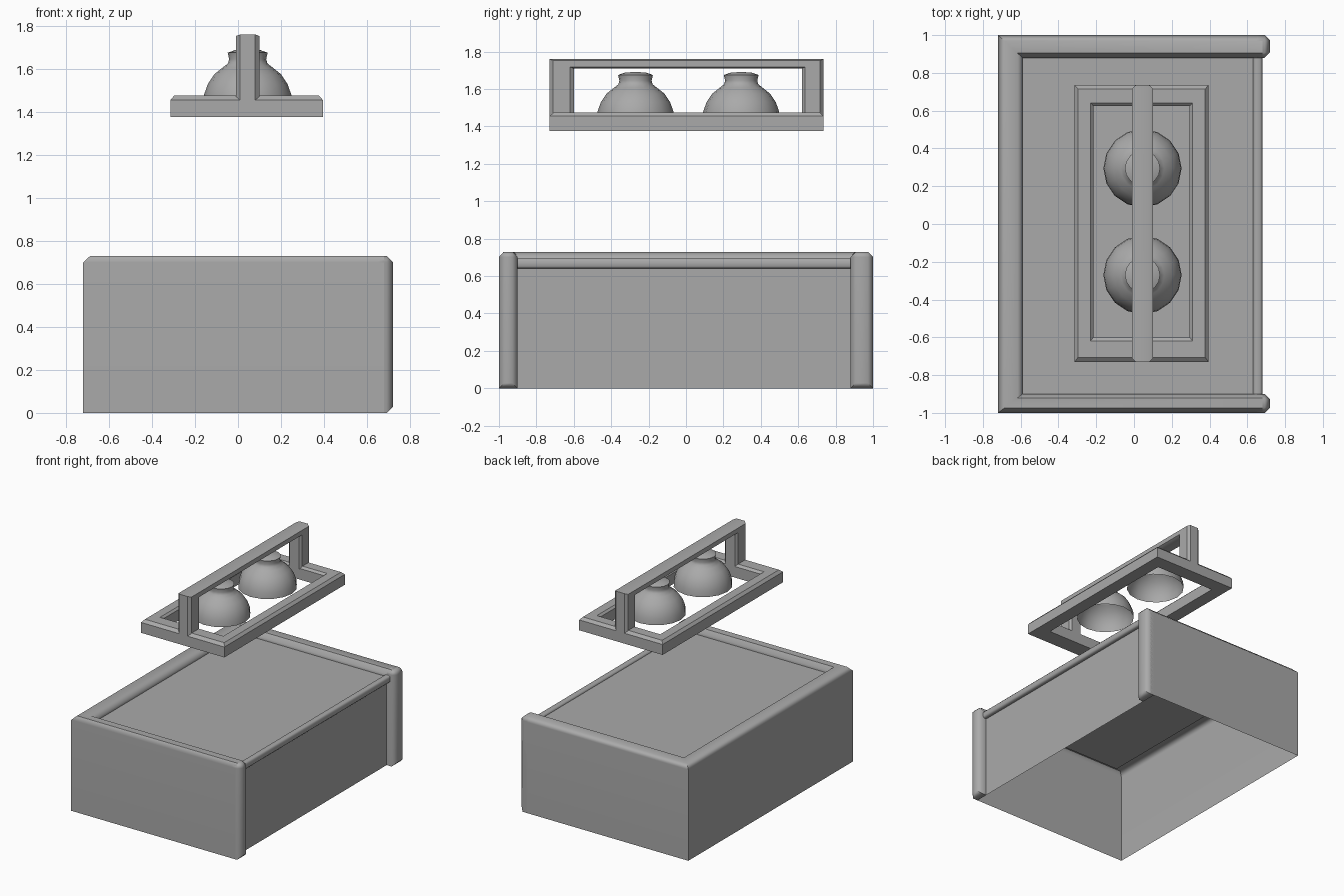
import bpy, bmesh, math
from mathutils import Vector

cube = bpy.data.objects.get("Cube")
if cube:
    bpy.data.objects.remove(cube, do_unlink=True)

grey = bpy.data.materials.new("plain_grey")
grey.use_nodes = True
COLOUR = (0.4, 0.4, 0.4, 1)
grey.diffuse_color = COLOUR
grey.node_tree.nodes["Principled BSDF"].inputs["Base Color"].default_value = COLOUR


def finish(name, bm, angle=30, weighted=False, closed=True):
    if closed:
        bmesh.ops.recalc_face_normals(bm, faces=bm.faces)
    mesh = bpy.data.meshes.new(name)
    bm.to_mesh(mesh)
    bm.free()
    mesh.materials.append(grey)
    obj = bpy.data.objects.new(name, mesh)
    bpy.context.collection.objects.link(obj)
    bpy.ops.object.select_all(action='DESELECT')
    obj.select_set(True)
    bpy.context.view_layer.objects.active = obj
    bpy.ops.object.shade_smooth_by_angle(angle=math.radians(angle))
    if weighted:
        mod = obj.modifiers.new("weighted", 'WEIGHTED_NORMAL')
        mod.keep_sharp = True
    return obj


def loft(name, outer, inner, profile, place, loop_path, loop_profile, **kw):
    """Sweep a (blend, depth) profile along a path between two outlines."""
    bm = bmesh.new()
    rows = [[bm.verts.new(place(Vector(a).lerp(Vector(b), t), d)) for t, d in profile]
            for a, b in zip(outer, inner)]
    n, m = len(rows), len(profile)
    for i in range(n if loop_path else n - 1):
        for j in range(m if loop_profile else m - 1):
            p, q, k = rows[i], rows[(i + 1) % n], (j + 1) % m
            bm.faces.new((p[j], p[k], q[k], q[j]))
    return finish(name, bm, **kw)


def bevelled_box(name, lo, hi, pick, width, open_side=False):
    bm = bmesh.new()
    bmesh.ops.create_cube(bm, size=1)
    for v in bm.verts:
        v.co = [(l + h) / 2 + c * (h - l) for l, h, c in zip(lo, hi, v.co)]
    if open_side:
        bmesh.ops.delete(bm, geom=[f for f in bm.faces if f.normal.x < -0.5], context='FACES_ONLY')
    edges = [e for e in bm.edges if pick(*[v.co for v in e.verts])]
    bmesh.ops.bevel(bm, geom=edges, offset=width, segments=1, affect='EDGES')
    return finish(name, bm, angle=50, weighted=True)


def panel(name, corners):
    bm = bmesh.new()
    bm.faces.new([bm.verts.new(c) for c in corners])
    return finish(name, bm, closed=False)


def flat(p, d):
    return (p.x, p.y, d)


def upright(p, d):
    return (d, p.x, p.y)


def rect(x0, x1, y0, y1):
    return [(x0, y0), (x1, y0), (x1, y1), (x0, y1)]


# Base walls with a raised rim on three sides, open underneath
TOP, DECK = 0.73, 0.68
FRONT, BACK, LIP, FACE = -0.9, 0.88, -0.59, 0.65
loft("base_walls",
     [(0.68, 1), (-0.72, 1), (-0.72, -1), (0.68, -1)],
     [(0.68, BACK), (LIP, BACK), (LIP, FRONT), (0.68, FRONT)],
     [(0, 0), (0, TOP - 0.03), (0.25, TOP), (0.8, TOP), (1, TOP - 0.03), (1, DECK)],
     flat, False, False, angle=50, weighted=True)

# Corner posts on the open side
for name, y0, y1 in (("front_post", -1, FRONT), ("back_post", BACK, 1)):
    bevelled_box(name, (FACE, y0, 0), (0.72, y1, TOP),
                 lambda a, b: min(a.x, b.x) > 0.71
                 or (min(a.z, b.z) > 0.7 and abs(a.y - b.y) < 0.01),
                 0.028, open_side=True)

# Recessed deck, recessed side panel and the bar where they meet
panel("deck", [(LIP, FRONT, DECK), (FACE, FRONT, DECK), (FACE, BACK, DECK), (LIP, BACK, DECK)])
panel("side_panel", [(FACE, FRONT, 0), (FACE, BACK, 0), (FACE, BACK, DECK), (FACE, FRONT, DECK)])
bevelled_box("edge_bar", (0.63, FRONT, 0.64), (0.68, BACK, 0.695),
             lambda a, b: abs(a.y - b.y) > 1, 0.012)

# Floating frame with chamfered top
loft("lamp_frame", rect(-0.315, 0.395, -0.73, 0.735), rect(-0.215, 0.295, -0.6, 0.625),
     [(0, 1.375), (0, 1.455), (0.18, 1.475), (0.85, 1.475), (1, 1.46), (1, 1.375)],
     flat, True, True)

# Arched handle over the frame
loft("handle",
     [(-0.73, 1.455), (-0.73, 1.76), (0.735, 1.76), (0.735, 1.455)],
     [(-0.6, 1.455), (-0.6, 1.71), (0.62, 1.71), (0.62, 1.455)],
     [(0, 0.01), (0, 0.08), (0.15, 0.1), (0.85, 0.1), (1, 0.085),
      (1, 0.005), (0.85, -0.01), (0.15, -0.01)],
     upright, False, True)

# Two domed lamps with necks, open underneath
PROFILE = [(0.207, 1.435), (0.203, 1.48), (0.185, 1.53), (0.155, 1.575), (0.115, 1.607),
           (0.092, 1.625), (0.086, 1.645), (0.093, 1.675), (0.06, 1.687)]
SIDES = 16
for name, y in (("front_lamp", -0.27), ("back_lamp", 0.295)):
    bm = bmesh.new()
    rings = []
    for r, z in PROFILE:
        turn = [2 * math.pi * i / SIDES for i in range(SIDES)]
        rings.append([bm.verts.new((0.045 + r * math.cos(a), y + r * math.sin(a), z)) for a in turn])
    tip = bm.verts.new((0.045, y, 1.692))
    for i in range(SIDES):
        k = (i + 1) % SIDES
        for low, high in zip(rings, rings[1:]):
            bm.faces.new((low[i], low[k], high[k], high[i]))
        bm.faces.new((rings[-1][i], rings[-1][k], tip))
    finish(name, bm, angle=50, closed=False)
